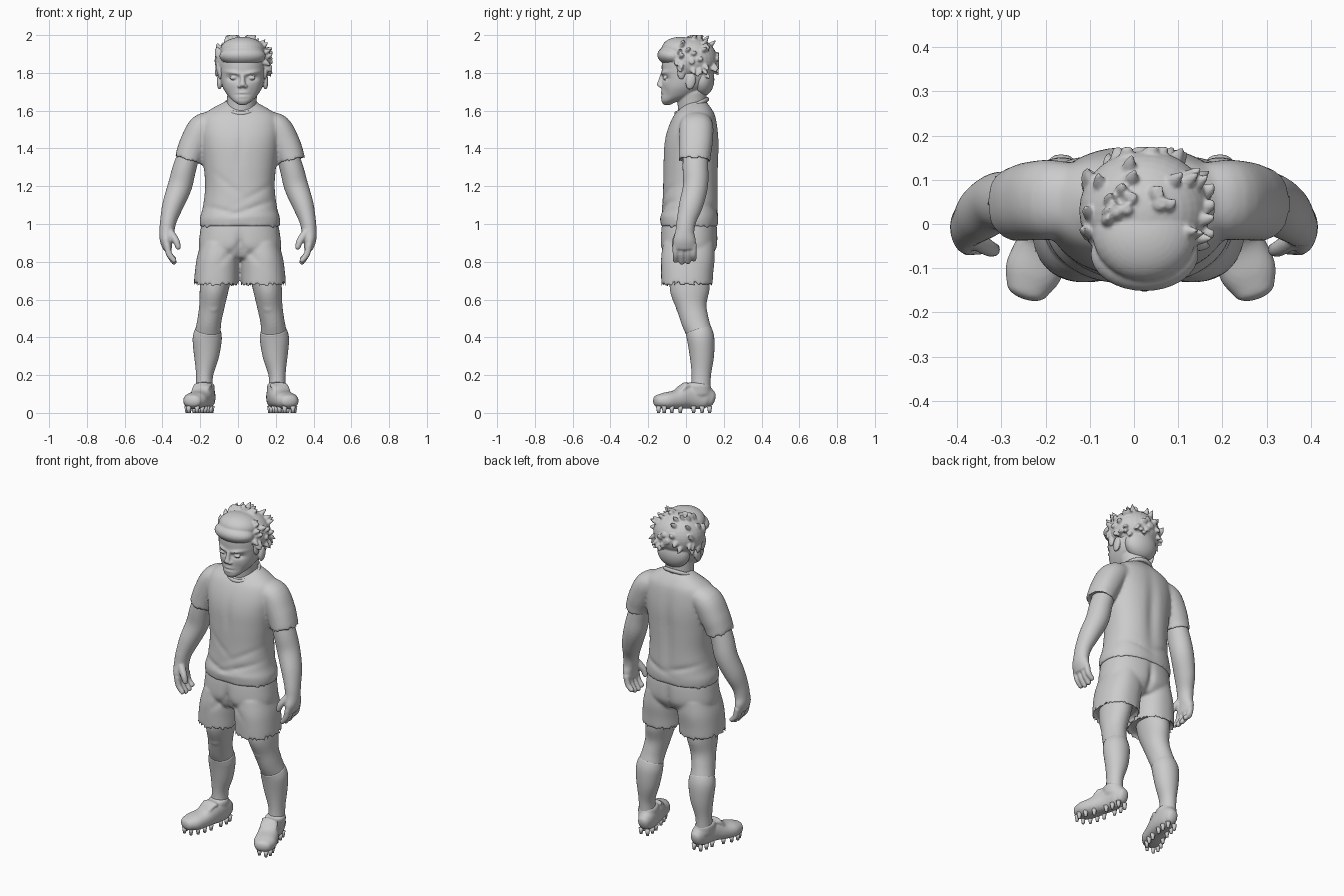
import bpy, bmesh, math, random
from mathutils import Vector, Matrix

random.seed(4)
BOTH = (1, -1)


def spline(secs, sub):
    """Catmull-Rom interpolation of (x, y, z, rx, ry) sections."""
    out = []
    for i in range(len(secs) - 1):
        p = [secs[max(0, min(len(secs) - 1, i + k))] for k in (-1, 0, 1, 2)]
        for j in range(sub):
            t = j / sub
            out.append([0.5 * (2 * b + (c - a) * t + (2 * a - 5 * b + 4 * c - d) * t * t
                               + (3 * b - a - 3 * c + d) * t ** 3) for a, b, c, d in zip(*p)])
    return out + [list(secs[-1])]


def loft(bm, secs, ref=(0, 1, 0), sides=(1,), n=24, power=2.0, sub=5, cap=0.6, hem=0.0, flat=False):
    """Skin elliptical sections; round the ends by cap, or recess the last end by hem."""
    rings = spline(secs, sub)
    cs = [Vector(r[:3]) for r in rings]
    frames = []
    for i, r in enumerate(rings):
        t = cs[min(i + 1, len(cs) - 1)] - cs[max(i - 1, 0)]
        t = Vector((0, 0, t.z)).normalized() if flat else t.normalized()
        frames.append((cs[i], t, max(r[3], .001), max(r[4], .001)))
    if cap:
        def dome(f, sign):
            c, t, a, b = f
            return [(c + t * sign * cap * min(a, b) * math.sin(k), t, a * math.cos(k), b * math.cos(k))
                    for k in (.45, .9, 1.3)]
        tail = [] if hem else dome(frames[-1], 1)
        frames = dome(frames[0], -1)[::-1] + frames + tail
    for s in sides:
        loops = []
        for c, t, a, b in frames:
            u = Vector(ref).cross(t).normalized()
            v = t.cross(u)
            ring = []
            for k in range(n):
                ca, sa = math.cos(2 * math.pi * k / n), math.sin(2 * math.pi * k / n)
                p = c + u * a * math.copysign(abs(ca) ** (2 / power), ca) \
                    + v * b * math.copysign(abs(sa) ** (2 / power), sa)
                ring.append(bm.verts.new((p.x * s, p.y, p.z)))
            loops.append(ring)
        faces = [bm.faces.new((A[k], A[(k + 1) % n], B[(k + 1) % n], B[k]))
                 for A, B in zip(loops, loops[1:]) for k in range(n)]
        faces.append(bm.faces.new(loops[0][::-1]))
        end = bm.faces.new(loops[-1])
        bmesh.ops.recalc_face_normals(bm, faces=faces + [end])
        if hem:
            bmesh.ops.inset_region(bm, faces=[end], thickness=.012)
            bmesh.ops.translate(bm, verts=end.verts[:], vec=-frames[-1][1] * hem * Vector((1, 1, 1)).x)


def blob(bm, c, r, sides=(1,), tilt=0.0):
    for s in sides:
        m = Matrix.Translation((c[0] * s, c[1], c[2])) @ Matrix.Rotation(tilt, 4, 'X') @ Matrix.Diagonal((*r, 1))
        bmesh.ops.create_uvsphere(bm, u_segments=32, v_segments=20, radius=1, matrix=m)


def dent(bm, x, z, wx, wz, depth, side=-1, rot=0.0):
    """Press a soft dent (or raise, if negative) into the front or back."""
    for v in bm.verts:
        if v.co.y * side > 0:
            dx, dz = v.co.x - x, v.co.z - z
            a = dx * math.cos(rot) + dz * math.sin(rot)
            b = dz * math.cos(rot) - dx * math.sin(rot)
            v.co.y -= side * depth * math.exp(-(a / wx) ** 2 - (b / wz) ** 2)


def finish(bm, name, cx, voxel=0.0, smooth=0):
    me = bpy.data.meshes.new(name)
    bm.to_mesh(me)
    bm.free()
    for p in me.polygons:
        p.use_smooth = True
    ob = bpy.data.objects.new(name, me)
    ob.location.x = cx
    bpy.context.collection.objects.link(ob)
    if voxel:
        m = ob.modifiers.new("blend", 'REMESH')
        m.mode, m.voxel_size, m.use_smooth_shade = 'VOXEL', voxel, True
    if smooth:
        m = ob.modifiers.new("soften", 'SMOOTH')
        m.factor, m.iterations = 0.5, smooth
    return ob


# head with neck, nose, ears, brow and lips
bm = bmesh.new()
loft(bm, [(0, -.098, 1.637, .028, .025), (0, -.083, 1.652, .05, .047), (0, -.042, 1.68, .078, .088),
          (0, -.015, 1.72, .103, .114), (0, 0, 1.76, .115, .127), (0, .008, 1.8, .12, .136),
          (0, .01, 1.85, .122, .138), (0, .01, 1.9, .115, .13), (0, .01, 1.94, .09, .1)],
     n=96, sub=9, power=2.15, cap=.3, flat=True)
for s in BOTH:
    dent(bm, s * .05, 1.772, .03, .014, .018)
    dent(bm, s * .05, 1.8, .04, .009, -.011, rot=s * .15)
    dent(bm, s * .055, 1.7, .02, .03, .005)
dent(bm, 0, 1.684, .035, .004, .007)
dent(bm, 0, 1.694, .025, .006, -.005)
dent(bm, 0, 1.674, .022, .005, -.005)
loft(bm, [(0, -.122, 1.79, .012, .014), (0, -.132, 1.76, .013, .014), (0, -.139, 1.735, .018, .016)], n=16)
blob(bm, (.014, -.132, 1.73), (.013, .014, .01), BOTH)
blob(bm, (.05, -.113, 1.773), (.02, .012, .009), BOTH)
blob(bm, (.122, .025, 1.755), (.014, .026, .044), BOTH, tilt=-.2)
loft(bm, [(-.01, .045, 1.54, .09, .08), (-.008, .035, 1.61, .078, .077), (0, .03, 1.7, .08, .08)], n=32)
finish(bm, "head", .024, .005, 2)

# hair: cap, quiff, nape and swept spikes
bm = bmesh.new()
blob(bm, (0, .03, 1.865), (.148, .137, .124))
blob(bm, (0, -.068, 1.89), (.122, .084, .055), tilt=-.1)
blob(bm, (0, -.02, 1.92), (.118, .11, .07), tilt=-.1)
blob(bm, (0, .085, 1.765), (.102, .065, .09))
blob(bm, (.118, -.025, 1.805), (.014, .022, .04), BOTH)
for i in range(60):
    a, e = random.uniform(-.7, 3.6), random.uniform(-.6, 1.35)
    d = Vector((math.cos(a) * math.cos(e), math.sin(a) * math.cos(e), math.sin(e)))
    p = Vector((d.x * .138, .03 + d.y * .128, 1.865 + d.z * .116))
    sweep = (d * .5 + Vector((.35, .3, .25 if e > 0 else -.6))).normalized()
    q, w = p + d * .008 + sweep * .016, p + d * .01 + sweep * .036
    loft(bm, [(*p, .02, .017), (*q, .013, .011), (*w, .003, .003)], n=10, sub=3,
         ref=(.3, .5, -.8))
for v in bm.verts:
    v.co.z, v.co.y = min(v.co.z, 2.0), min(v.co.y, .174)
    v.co.x = max(-.154, min(.158, v.co.x))
finish(bm, "hair", .024, .005, 1)

# shirt: torso and sleeves blended, with folds
bm = bmesh.new()
loft(bm, [(0, .055, 1.645, .085, .055), (0, .052, 1.61, .15, .085), (0, .045, 1.57, .2, .112),
          (0, .036, 1.5, .212, .134), (0, .03, 1.42, .205, .146), (0, .027, 1.32, .193, .147),
          (0, .025, 1.2, .184, .146), (0, .022, 1.09, .196, .149), (0, .019, 1.03, .212, .154),
          (0, .018, .98, .211, .151)], n=96, sub=8, power=2.3, cap=.2, hem=.015, flat=True)
for x, z, wx, wz, dep, side, rot in (
        (.08, 1.09, .12, .012, .009, -1, .35), (-.09, 1.07, .1, .012, .008, -1, -.25),
        (.1, 1.17, .1, .012, .006, -1, .5), (-.05, 1.2, .1, .012, .005, -1, -.7),
        (.0, 1.3, .035, .22, .014, 1, 0), (.1, 1.08, .1, .013, .008, 1, .3),
        (-.1, 1.1, .1, .013, .008, 1, -.3), (0, 1.39, .02, .09, .006, -1, 0),
        (0, 1.035, .2, .015, -.004, -1, .05)):
    dent(bm, x, z, wx, wz, dep, side, rot)
loft(bm, [(.13, .055, 1.535, .06, .08), (.195, .055, 1.508, .077, .09), (.24, .052, 1.43, .077, .089),
          (.265, .047, 1.37, .073, .085), (.276, .045, 1.328, .071, .084)],
     sides=BOTH, n=40, power=2.2, hem=.02)
finish(bm, "shirt", .01, .009, 5)

# neckline, dipping at the front
bm = bmesh.new()
ring, tube = 48, 10
vs = []
for i in range(ring):
    a = 2 * math.pi * i / ring
    c = Vector((.09 * math.cos(a), .03 + .083 * math.sin(a), 1.622 + .038 * math.sin(a)))
    out = Vector((math.cos(a), math.sin(a), 0))
    vs.append([bm.verts.new(c + out * .009 * math.cos(b) + Vector((0, 0, .012 * math.sin(b))))
               for b in (2 * math.pi * k / tube for k in range(tube))])
for i in range(ring):
    A, B = vs[i], vs[(i + 1) % ring]
    for k in range(tube):
        bm.faces.new((A[k], B[k], B[(k + 1) % tube], A[(k + 1) % tube]))
bmesh.ops.recalc_face_normals(bm, faces=bm.faces)
finish(bm, "collar", .015)

# shorts: waist and two legs
bm = bmesh.new()
loft(bm, [(0, .018, 1.03, .196, .14), (0, .017, .96, .21, .15), (0, .015, .88, .218, .15),
          (0, .012, .83, .2, .125)], n=64, power=2.3, cap=.2, flat=True)
loft(bm, [(.105, .014, .9, .1, .135), (.114, .01, .82, .114, .142), (.122, .006, .74, .117, .138),
          (.126, .005, .668, .119, .135)], sides=BOTH, n=48, power=2.3, cap=.2, hem=.03, flat=True)
dent(bm, 0, .87, .022, .08, .02)
dent(bm, 0, .88, .02, .1, .018, 1)
for s in BOTH:
    dent(bm, s * .06, .84, .07, .012, .008, -1, s * -.8)
finish(bm, "shorts", .01, .008, 4)

# bare arms and curled hands
bm = bmesh.new()
loft(bm, [(.24, .05, 1.43, .055, .065), (.282, .05, 1.3, .062, .068), (.308, .05, 1.2, .064, .066),
          (.345, .026, 1.1, .056, .063), (.368, .003, 1.02, .044, .052), (.377, -.006, .96, .039, .05),
          (.38, -.008, .915, .034, .06), (.374, -.008, .875, .026, .06)], sides=BOTH, n=32)
for y, drop in ((-.055, .01), (-.022, 0), (.011, .003), (.041, .018)):
    loft(bm, [(.376, y, .89, .018, .017), (.364, y, .84, .017, .016),
              (.336, y, .794 + drop, .014, .014)], sides=BOTH, n=12)
loft(bm, [(.36, -.035, .955, .022, .022), (.328, -.055, .91, .019, .019),
          (.315, -.058, .872, .014, .015)], sides=BOTH, n=12)
finish(bm, "arms", 0, .006, 3)

# legs with kneecaps
bm = bmesh.new()
loft(bm, [(.125, .02, .76, .085, .105), (.142, .02, .65, .076, .105), (.154, .03, .56, .067, .08),
          (.168, .05, .48, .064, .073), (.177, .078, .4, .07, .066), (.182, .082, .33, .06, .058)],
     sides=BOTH, n=32)
blob(bm, (.15, -.028, .565), (.038, .026, .042), BOTH)
finish(bm, "legs", .015, .008, 3)

# long socks
bm = bmesh.new()
loft(bm, [(.173, .066, .435, .07, .07), (.178, .078, .39, .077, .072), (.182, .084, .3, .066, .064),
          (.192, .081, .2, .045, .051), (.193, .078, .12, .046, .052)], sides=BOTH, n=32, cap=.15)
finish(bm, "socks", .015)

# shoes: body, ankle cuff, tongue with laces
bm = bmesh.new()
loft(bm, [(.178, .13, .075, .036, .045), (.18, .105, .082, .046, .061), (.187, .05, .086, .051, .066),
          (.2, 0, .085, .056, .063), (.222, -.055, .07, .062, .05), (.244, -.11, .064, .064, .044),
          (.257, -.148, .063, .048, .034)], ref=(0, 0, 1), sides=BOTH, n=32, power=2.3, cap=.7)
loft(bm, [(.193, .065, .145, .054, .066), (.19, .07, .1, .052, .066)], sides=BOTH, n=32, cap=.4, flat=True)
loft(bm, [(.2, .015, .148, .04, .012), (.208, -.015, .138, .05, .016), (.218, -.04, .118, .048, .012)],
     ref=(0, 0, 1), sides=BOTH, n=20)
blob(bm, (.2, -.004, .148), (.05, .018, .014), BOTH)
finish(bm, "shoes", .015, .007, 3)

# studs under the soles
bm = bmesh.new()
for y, x, w in ((.125, .18, .022), (.085, .183, .03), (.04, .19, .03), (-.03, .212, .036),
                (-.075, .23, .042), (-.115, .245, .04), (-.145, .254, .022)):
    for s in BOTH:
        for k in BOTH:
            bmesh.ops.create_cone(bm, cap_ends=True, segments=12, radius1=.008, radius2=.014, depth=.036,
                                  matrix=Matrix.Translation((s * (x + k * w), y, .018)))
finish(bm, "studs", .015)
